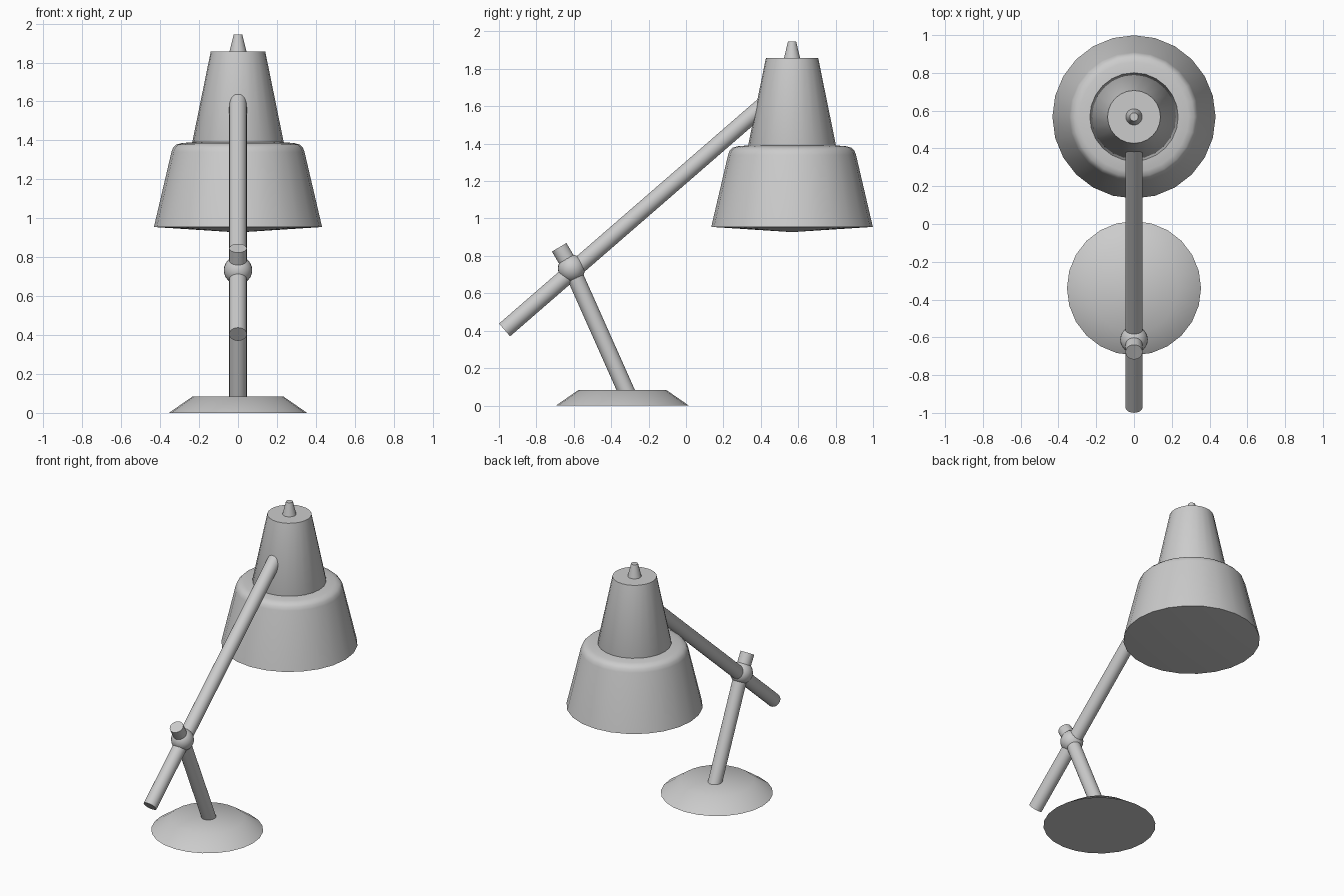
import bpy
import math
from mathutils import Vector

if "Cube" in bpy.data.objects:
    bpy.data.objects.remove(bpy.data.objects["Cube"], do_unlink=True)

# One grey paint for the whole lamp
grey = bpy.data.materials.new("grey paint")
grey.use_nodes = True
colour = (0.6, 0.6, 0.6, 1)
grey.diffuse_color = colour
grey.node_tree.nodes["Principled BSDF"].inputs["Base Color"].default_value = colour


def finish(obj, name, angle=35):
    obj.name = name
    obj.data.materials.append(grey)
    bpy.ops.object.select_all(action="DESELECT")
    obj.select_set(True)
    bpy.context.view_layer.objects.active = obj
    bpy.ops.object.shade_smooth_by_angle(angle=math.radians(angle))
    return obj


def lathe(name, y, profile, sides=24):
    """Turn (radius, height) points, listed bottom to top, about a vertical axis."""
    verts, rings, faces = [], [], []
    for r, z in profile:
        count = sides if r > 0 else 1
        start = len(verts)
        for i in range(count):
            a = math.tau * i / sides
            verts.append((r * math.cos(a), y + r * math.sin(a), z))
        rings.append([start + i % count for i in range(sides)])
    for low, high in zip(rings, rings[1:]):
        for i in range(sides):
            j = (i + 1) % sides
            loop = [low[i], low[j], high[j], high[i]]
            faces.append(list(dict.fromkeys(loop)))
    mesh = bpy.data.meshes.new(name)
    mesh.from_pydata(verts, [], faces)
    obj = bpy.data.objects.new(name, mesh)
    bpy.context.collection.objects.link(obj)
    return finish(obj, name)


def rod(name, start, end, radius=0.045):
    """Round bar between two (y, z) points in the middle plane."""
    a, b = Vector((0, *start)), Vector((0, *end))
    bpy.ops.mesh.primitive_cylinder_add(vertices=24, radius=radius,
                                        depth=(b - a).length, location=(a + b) / 2)
    obj = bpy.context.object
    obj.rotation_euler = (b - a).to_track_quat("Z", "Y").to_euler()
    return finish(obj, name)


BASE_Y, SHADE_Y = -0.34, 0.567
JOINT = (-0.612, 0.733)

# Foot
lathe("base", BASE_Y, [(0, 0), (0.355, 0), (0.235, 0.083), (0, 0.083)])

# Stand, joint and arm
rod("stand", (-0.31, 0.055), JOINT)
rod("stand_end", JOINT, (-0.678, 0.846))
bpy.ops.mesh.primitive_uv_sphere_add(segments=24, ring_count=12, radius=0.073,
                                     location=(0, *JOINT))
finish(bpy.context.object, "joint_ball")
rod("arm", (-0.97, 0.404), (0.46, 1.645))

# Lamp shade: wide bell with rounded shoulder, tall neck above, knob on top
lathe("shade_bell", SHADE_Y, [(0, 0.927), (0.432, 0.955), (0.342, 1.34), (0.334, 1.362),
                              (0.318, 1.378), (0.29, 1.386), (0.22, 1.392), (0, 1.392)])
lathe("shade_neck", SHADE_Y, [(0, 1.38), (0.23, 1.38), (0.234, 1.395),
                              (0.14, 1.857), (0, 1.857)])
lathe("top_knob", SHADE_Y, [(0, 1.85), (0.045, 1.85), (0.022, 1.945), (0, 1.945)])
